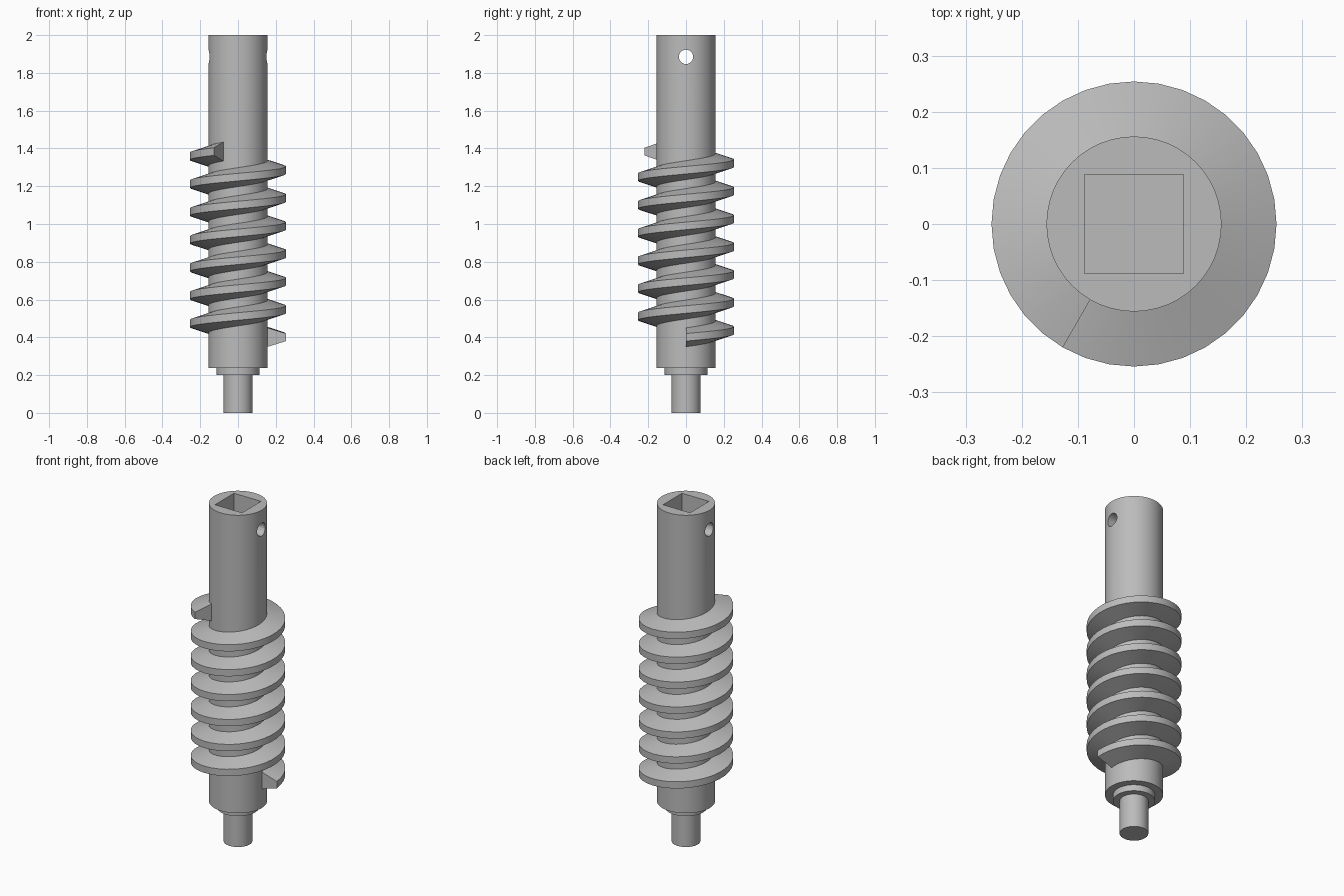
import bpy, bmesh
from math import sin, cos, pi, radians
from mathutils import Matrix

if "Cube" in bpy.data.objects:
    bpy.data.objects.remove(bpy.data.objects["Cube"], do_unlink=True)

GREY = (0.5, 0.5, 0.5, 1)
steel = bpy.data.materials.new("grey_steel")
steel.use_nodes = True
steel.diffuse_color = GREY
steel.node_tree.nodes["Principled BSDF"].inputs["Base Color"].default_value = GREY


def make_object(name, bm):
    bmesh.ops.recalc_face_normals(bm, faces=bm.faces)
    mesh = bpy.data.meshes.new(name)
    bm.to_mesh(mesh)
    bm.free()
    mesh.materials.append(steel)
    obj = bpy.data.objects.new(name, mesh)
    bpy.context.collection.objects.link(obj)
    return obj


def activate(obj):
    bpy.ops.object.select_all(action='DESELECT')
    obj.select_set(True)
    bpy.context.view_layer.objects.active = obj


def bridge(bm, a, b):
    n = len(a)
    for i in range(n):
        j = (i + 1) % n
        bm.faces.new((a[i], a[j], b[j], b[i]))


# Stepped shaft: journal, collar and main body as one lathed solid
def make_shaft(profile, sides):
    bm = bmesh.new()
    rings = [[bm.verts.new((r * cos(2 * pi * i / sides), r * sin(2 * pi * i / sides), z))
              for i in range(sides)] for r, z in profile]
    for low, high in zip(rings, rings[1:]):
        bridge(bm, low, high)
    bm.faces.new(rings[0])
    bm.faces.new(rings[-1])
    return make_object("shaft", bm)


# Worm thread: trapezoid section swept along a right-handed helix
def make_thread(section, z0, pitch, degrees, step):
    bm = bmesh.new()
    rings = []
    for deg in range(0, degrees + 1, step):
        a, rise = radians(deg), z0 + pitch * deg / 360
        rings.append([bm.verts.new((r * cos(a), r * sin(a), rise + dz)) for r, dz in section])
    for low, high in zip(rings, rings[1:]):
        bridge(bm, low, high)
    bm.faces.new(rings[0])
    bm.faces.new(rings[-1])
    return make_object("worm_thread", bm)


def cut(target, cutter):
    cutter.hide_render = True
    mod = target.modifiers.new("cut", 'BOOLEAN')
    mod.operation = 'DIFFERENCE'
    mod.solver = 'EXACT'
    mod.object = cutter
    activate(target)
    bpy.ops.object.modifier_apply(modifier=mod.name)
    bpy.data.objects.remove(cutter, do_unlink=True)


shaft = make_shaft([(0.077, 0), (0.077, 0.2), (0.113, 0.2), (0.113, 0.237),
                    (0.156, 0.237), (0.156, 2)], 48)
thread = make_thread([(0.15, -0.052), (0.254, -0.02), (0.254, 0.02), (0.15, 0.052)],
                     0.4, 0.1475, 2400, 10)

# Square drive socket in the top
bm = bmesh.new()
bmesh.ops.create_cube(bm, size=1, matrix=Matrix.Translation((0, 0, 1.9))
                      @ Matrix.Diagonal((0.177, 0.177, 0.26, 1)))
cut(shaft, make_object("socket_cutter", bm))

# Cross pin hole through both walls
bm = bmesh.new()
bmesh.ops.create_cone(bm, cap_ends=True, segments=24, radius1=0.038, radius2=0.038, depth=0.6,
                      matrix=Matrix.Translation((0, 0, 1.885)) @ Matrix.Rotation(pi / 2, 4, 'Y'))
cut(shaft, make_object("pin_hole_cutter", bm))

for obj in (shaft, thread):
    activate(obj)
    bpy.ops.object.shade_smooth_by_angle(angle=radians(15))
